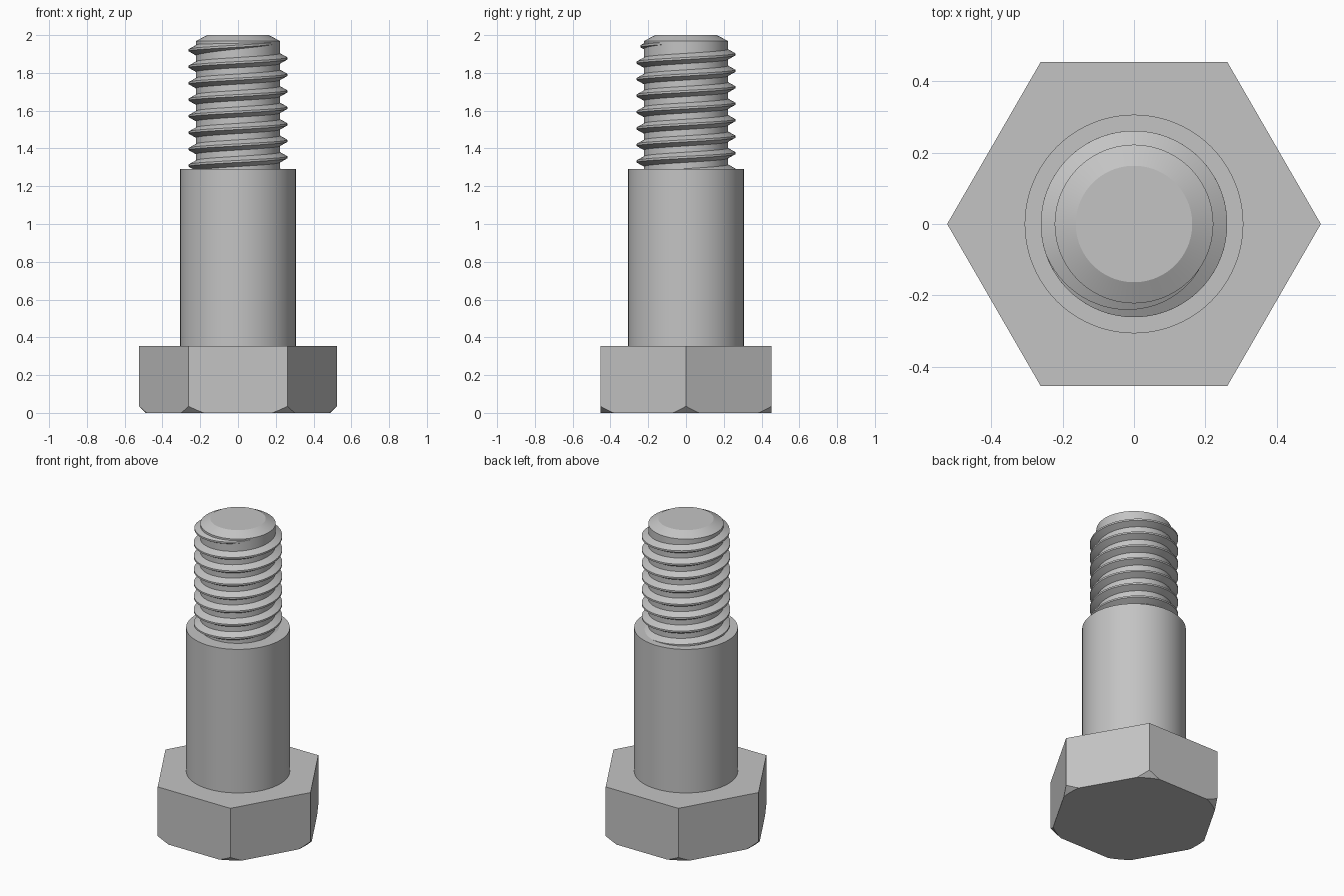
import bpy
import bmesh
from math import sin, cos, radians, tau

if "Cube" in bpy.data.objects:
    bpy.data.objects.remove(bpy.data.objects["Cube"], do_unlink=True)

# One steel colour for the whole bolt
steel = bpy.data.materials.new("steel grey")
steel.use_nodes = True
steel.diffuse_color = (0.55, 0.55, 0.55, 1)
steel.node_tree.nodes["Principled BSDF"].inputs["Base Color"].default_value = (0.55, 0.55, 0.55, 1)


def finish(name, bm):
    """Turn a bmesh into a named, steel-coloured object."""
    bmesh.ops.recalc_face_normals(bm, faces=bm.faces)
    mesh = bpy.data.meshes.new(name)
    bm.to_mesh(mesh)
    bm.free()
    mesh.materials.append(steel)
    obj = bpy.data.objects.new(name, mesh)
    bpy.context.collection.objects.link(obj)
    return obj


def activate(obj):
    bpy.ops.object.select_all(action="DESELECT")
    obj.select_set(True)
    bpy.context.view_layer.objects.active = obj


def skin(bm, rings, closed_rings):
    """Bridge consecutive rings of vertices and cap both ends."""
    for a, b in zip(rings, rings[1:]):
        for i in range(len(a)):
            j = (i + 1) % len(a)
            bm.faces.new((a[i], a[j], b[j], b[i]))
    bm.faces.new(rings[0])
    bm.faces.new(rings[-1])


def lathe(name, profile, sides):
    """Solid of revolution from (radius, height) points."""
    bm = bmesh.new()
    rings = [[bm.verts.new((r * cos(tau * i / sides), r * sin(tau * i / sides), z))
              for i in range(sides)] for r, z in profile]
    skin(bm, rings, True)
    return finish(name, bm)


def smooth(obj):
    activate(obj)
    bpy.ops.object.shade_smooth_by_angle(angle=radians(25))


# Sizes
HEAD_R, HEAD_H = 0.523, 0.355
SHANK_R, SHANK_TOP = 0.306, 1.29
CORE_R, CREST_R, PITCH = 0.222, 0.261, 0.0872

# Hexagonal head, its lower corners trimmed by a cone
head = lathe("hex_head", [(HEAD_R, 0), (HEAD_R, HEAD_H)], 6)
cone = lathe("head_chamfer_cutter", [(0.468, -0.02), (0.9, 0.412)], 120)
cone.hide_render = True
trim = head.modifiers.new("chamfer", "BOOLEAN")
trim.operation = "INTERSECT"
trim.solver = "EXACT"
trim.object = cone
activate(head)
bpy.ops.object.modifier_apply(modifier=trim.name)
bpy.data.objects.remove(cone, do_unlink=True)
smooth(head)

# Plain shank, threaded core and chamfered tip
smooth(lathe("shank", [(SHANK_R, HEAD_H), (SHANK_R, SHANK_TOP)], 96))
smooth(lathe("thread_core", [(CORE_R, SHANK_TOP), (CORE_R, 1.969), (0.163, 2.0)], 96))

# Right-handed thread ridge that starts in the shoulder and runs out near the tip
bm = bmesh.new()
rings = []
STEPS = 72
first, last = radians(180 - 360 * 7.7), radians(325)
fade_start = radians(200)
count = int((last - first) / tau * STEPS)
for k in range(count + 1):
    a = first + (last - first) * k / count
    z = 1.92 + (a - radians(180)) / tau * PITCH
    f = 1 - max(0, (a - fade_start) / (last - fade_start)) * 0.98
    crest = CORE_R + (CREST_R - CORE_R) * f
    flat, foot = PITCH / 16, PITCH / 16 + 0.022 * f
    section = [(CORE_R - 0.006, -foot - 0.003), (crest, -flat),
               (crest, flat), (CORE_R - 0.006, foot + 0.003)]
    rings.append([bm.verts.new((r * cos(a), r * sin(a), z + dz)) for r, dz in section])
skin(bm, rings, True)
smooth(finish("screw_thread", bm))
